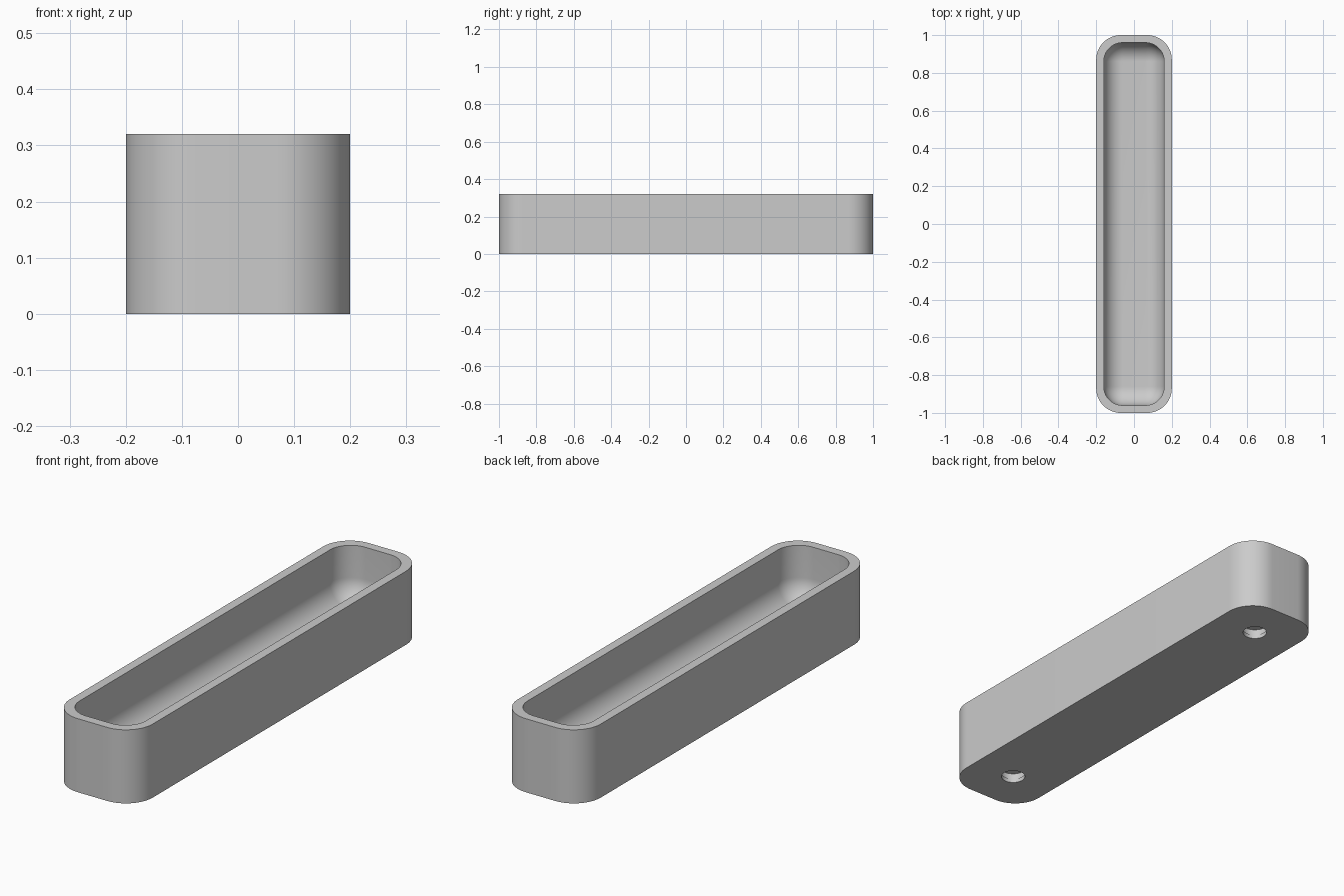
import bpy
import bmesh
from math import sin, cos, pi, radians

HALF_X, HALF_Y, HEIGHT = 0.20, 1.00, 0.32
OUTER_CORNER, INNER_CORNER = 0.13, 0.10
WALL, FLOOR = 0.04, 0.08
SEGMENTS = 16

default = bpy.data.objects.get("Cube")
if default:
    bpy.data.objects.remove(default, do_unlink=True)

grey = bpy.data.materials.new("light grey")
grey.use_nodes = True
colour = (0.6, 0.6, 0.6, 1)
grey.diffuse_color = colour
grey.node_tree.nodes["Principled BSDF"].inputs["Base Color"].default_value = colour


def ring(bm, inset, radius, z):
    """Rounded rectangle, inset from the outer size."""
    cx, cy = HALF_X - inset - radius, HALF_Y - inset - radius
    verts = []
    for quarter, (sx, sy) in enumerate([(1, 1), (-1, 1), (-1, -1), (1, -1)]):
        for i in range(SEGMENTS + 1):
            a = (quarter + i / SEGMENTS) * pi / 2
            verts.append(bm.verts.new((sx * cx + radius * cos(a),
                                       sy * cy + radius * sin(a), z)))
    return verts


# Trough: outer wall, rim, inner wall, then a round cove down to the floor
profile = [(0, OUTER_CORNER, 0), (0, OUTER_CORNER, HEIGHT),
           (WALL, INNER_CORNER, HEIGHT)]
for i in range(SEGMENTS + 1):
    a = i / SEGMENTS * pi / 2
    r = INNER_CORNER * cos(a)
    profile.append((WALL + INNER_CORNER - r, r,
                    FLOOR + INNER_CORNER * (1 - sin(a))))

bm = bmesh.new()
rings = [ring(bm, *step) for step in profile]
for low, high in zip(rings, rings[1:]):
    for i in range(len(low)):
        j = (i + 1) % len(low)
        bm.faces.new((low[i], low[j], high[j], high[i]))
bm.faces.new(rings[0][::-1])
bm.faces.new(rings[-1])
bmesh.ops.remove_doubles(bm, verts=bm.verts, dist=1e-5)
bmesh.ops.recalc_face_normals(bm, faces=bm.faces)
mesh = bpy.data.meshes.new("trough")
bm.to_mesh(mesh)
bm.free()
mesh.materials.append(grey)
trough = bpy.data.objects.new("trough", mesh)
bpy.context.collection.objects.link(trough)


def cut_hole(y, radius, bottom, top):
    bpy.ops.mesh.primitive_cylinder_add(vertices=48, radius=radius, depth=top - bottom,
                                        location=(0, y, (top + bottom) / 2))
    cutter = bpy.context.object
    cutter.name = "hole_cutter"
    cutter.hide_render = True
    cutter.data.materials.append(grey)
    cut = trough.modifiers.new("hole", 'BOOLEAN')
    cut.operation = 'DIFFERENCE'
    cut.solver = 'EXACT'
    cut.object = cutter
    bpy.context.view_layer.objects.active = trough
    bpy.ops.object.modifier_apply(modifier=cut.name)
    bpy.data.objects.remove(cutter, do_unlink=True)


# Blind holes in the underside, each with a narrower lip at the mouth
for y in (-0.8, 0.8):
    cut_hole(y, 0.05, -0.02, 0.03)
    cut_hole(y, 0.055, 0.018, 0.045)

bpy.ops.object.select_all(action='DESELECT')
trough.select_set(True)
bpy.context.view_layer.objects.active = trough
bpy.ops.object.shade_smooth_by_angle(angle=radians(30))
